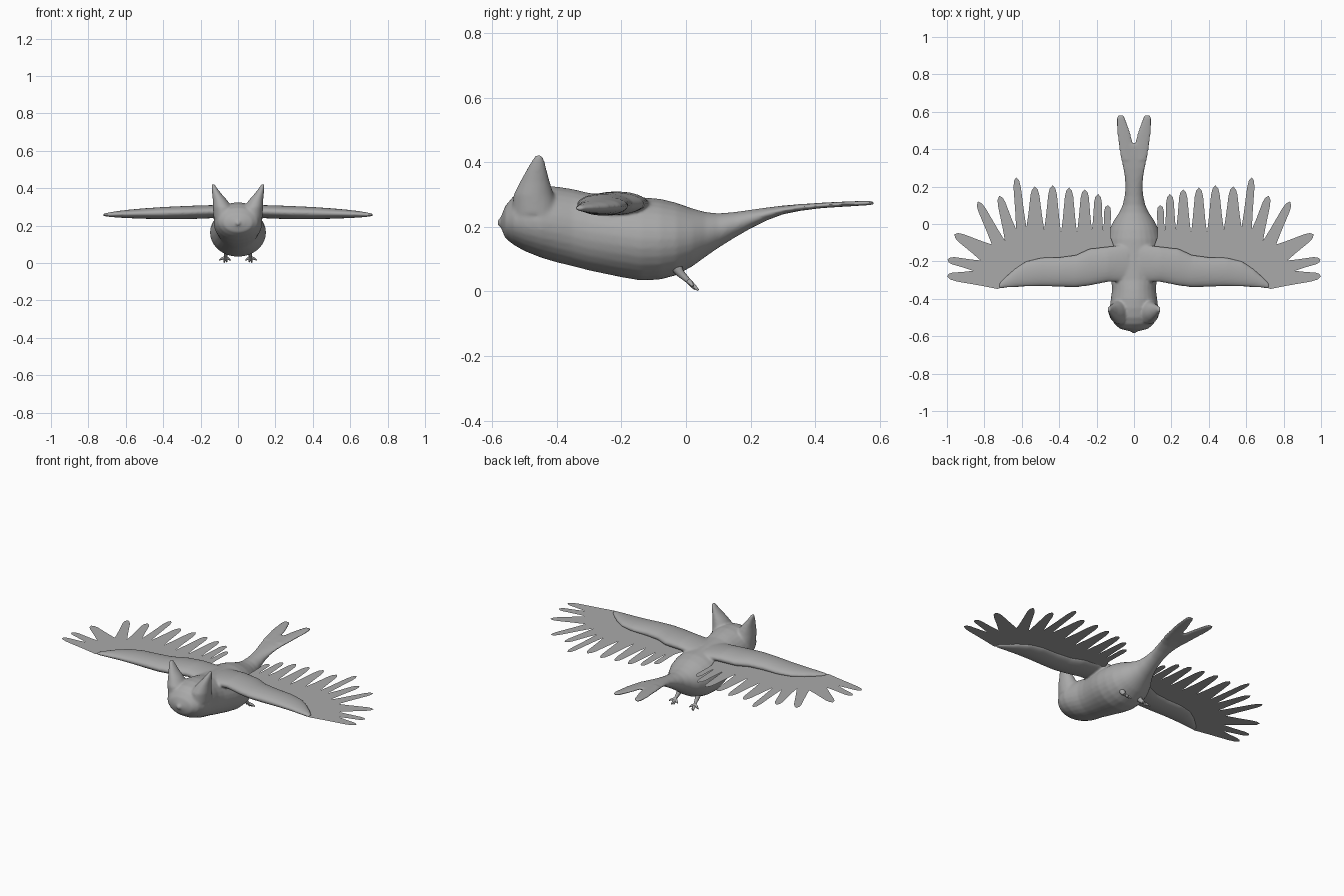
import bpy, bmesh, math
from mathutils import Vector as V

if "Cube" in bpy.data.objects:
    bpy.data.objects.remove(bpy.data.objects["Cube"])

grey = bpy.data.materials.new("plumage grey")
grey.diffuse_color = (0.4, 0.4, 0.4, 1)
grey.use_nodes = True
grey.node_tree.nodes["Principled BSDF"].inputs["Base Color"].default_value = grey.diffuse_color


def finish(name, bm):
    me = bpy.data.meshes.new(name)
    bmesh.ops.recalc_face_normals(bm, faces=bm.faces)
    bm.to_mesh(me)
    bm.free()
    me.materials.append(grey)
    ob = bpy.data.objects.new(name, me)
    bpy.context.collection.objects.link(ob)
    return ob


def loft(bm, rings, n=28):
    """Closed skin through elliptical rings given as (centre, half axis, half axis)."""
    loops = []
    for c, u, v in rings:
        pts = []
        for i in range(n):
            a = 2 * math.pi * i / n
            pts.append(bm.verts.new(V(c) + V(u) * math.cos(a) + V(v) * math.sin(a)))
        loops.append(pts)
    for a, b in zip(loops, loops[1:]):
        for i in range(n):
            j = (i + 1) % n
            bm.faces.new((a[i], a[j], b[j], b[i]))
    bm.faces.new(loops[0][::-1])
    bm.faces.new(loops[-1])


def along_y(rows):
    # x, y, bottom, top, half width
    return [((x, y, (b + t) / 2), (w, 0, 0), (0, 0, (t - b) / 2)) for x, y, b, t, w in rows]


bm = bmesh.new()

# head, trunk and tail root
loft(bm, along_y([(0, y, b, t, w) for y, b, t, w in [
    (-.572, .195, .235, .03), (-.56, .165, .265, .075), (-.535, .145, .295, .105),
    (-.50, .125, .315, .122), (-.45, .105, .325, .13), (-.40, .09, .325, .124),
    (-.35, .078, .317, .117), (-.30, .065, .305, .122), (-.2, .044, .298, .143),
    (-.14, .034, .292, .15), (-.08, .037, .287, .145), (-.03, .05, .275, .132),
    (.02, .078, .257, .107), (.06, .107, .246, .08), (.1, .135, .242, .061),
    (.15, .166, .246, .05), (.2, .195, .253, .046), (.25, .22, .26, .05),
    (.3, .239, .266, .06), (.36, .251, .271, .073), (.41, .257, .274, .079),
    (.43, .26, .274, .07)]]))

# beak
loft(bm, along_y([(0, -.55, .19, .25, .035), (0, -.57, .20, .235, .022),
                  (0, -.584, .203, .22, .008)]))

for s in (-1, 1):
    # ear tufts
    loft(bm, [((s * x, y, z), (rx, 0, 0), (0, ry, 0)) for x, y, z, rx, ry in [
        (.07, -.465, .24, .06, .075), (.082, -.472, .30, .052, .062),
        (.098, -.468, .34, .037, .046), (.113, -.464, .37, .025, .034),
        (.126, -.459, .40, .015, .022), (.134, -.456, .422, .008, .011)]])
    # forked tail feathers
    loft(bm, along_y([(s * x, y, b, t, w) for x, y, b, t, w in [
        (.036, .34, .248, .27, .033), (.043, .42, .258, .275, .04),
        (.053, .48, .262, .278, .037), (.063, .53, .265, .28, .03),
        (.07, .565, .267, .281, .024), (.071, .582, .269, .28, .015)]]))
    # fleshy wing arms
    loft(bm, [((s * x, (f + r) / 2, (b + t) / 2), (0, (r - f) / 2, 0), (0, 0, (t - b) / 2))
              for x, f, r, b, t in [
        (.03, -.31, -.11, .245, .298), (.14, -.31, -.12, .24, .31),
        (.24, -.33, -.132, .236, .307), (.31, -.338, -.165, .235, .304),
        (.4, -.336, -.177, .235, .3), (.5, -.333, -.18, .237, .293),
        (.58, -.335, -.2, .24, .286), (.64, -.338, -.24, .243, .279),
        (.69, -.342, -.285, .247, .271), (.72, -.344, -.315, .251, .265)]])

body = finish("body", bm)
rm = body.modifiers.new("blend", 'REMESH')
rm.mode = 'VOXEL'
rm.voxel_size = 0.006
rm.use_smooth_shade = True
sm = body.modifiers.new("soften", 'SMOOTH')
sm.factor = 0.5
sm.iterations = 8

# flat flight feathers: tips and the notches between them, from wing tip to trunk
tips = [(1, -.28), (.997, -.19), (.96, -.055), (.835, .12), (.72, .15), (.63, .25),
        (.53, .2), (.435, .207), (.347, .195), (.263, .185), (.192, .16), (.14, .10)]
notches = [(.73, -.347), (.86, -.25), (.82, -.195), (.76, -.11), (.69, -.09), (.63, -.03),
           (.575, -.02), (.48, -.03), (.39, -.05), (.305, -.05), (.225, -.035),
           (.165, -.04), (.125, -.07)]
FEATHER = [(.3, .004), (.55, .009), (.8, .014), (.93, .012)]  # distance along, bulge


def feather_outline():
    pts = []
    for i, tip in enumerate(tips):
        a, b, t = V(notches[i]), V(notches[i + 1]), V(tip)
        d = (t - (a + b) / 2).normalized()
        side = V((d.y, -d.x))
        pts.append(a)
        pts += [a.lerp(t, k) + side * w for k, w in FEATHER]
        pts.append(t)
        pts += [b.lerp(t, k) - side * w for k, w in reversed(FEATHER)]
    pts += [V(p) for p in (notches[-1], (.1, -.14), (.1, -.24), (.3, -.27), (.55, -.29), (.68, -.33))]
    return pts


for s, side_name in ((-1, "left"), (1, "right")):
    bm = bmesh.new()
    f = bm.faces.new([bm.verts.new((s * p.x, p.y, .258)) for p in feather_outline()])
    f.normal_update()
    if f.normal.z < 0:
        f.normal_flip()
    bmesh.ops.triangulate(bm, faces=[f], ngon_method='EAR_CLIP')
    me = bpy.data.meshes.new("feathers")
    bm.to_mesh(me)
    bm.free()
    me.materials.append(grey)
    bpy.context.collection.objects.link(bpy.data.objects.new(side_name + "_feathers", me))

    # leg and toes
    cu = bpy.data.curves.new(side_name + "_foot", 'CURVE')
    cu.dimensions = '3D'
    cu.bevel_depth = 1
    cu.bevel_resolution = 2
    cu.use_fill_caps = True
    cu.materials.append(grey)
    ankle = (.066, .008, .032, .008)
    for path in ([(.06, -.035, .085, .022), (.063, -.018, .057, .013), ankle],
                 [ankle, (.052, .018, .024, .007), (.04, .024, .015, .003)],
                 [ankle, (.07, .024, .017, .007), (.074, .038, .004, .003)],
                 [ankle, (.084, .016, .025, .007), (.1, .022, .016, .003)],
                 [ankle, (.062, .02, .016, .006), (.06, .03, .006, .003)]):
        sp = cu.splines.new('POLY')
        sp.points.add(len(path) - 1)
        for p, (x, y, z, r) in zip(sp.points, path):
            p.co = (s * x, y, z, 1)
            p.radius = r
    bpy.context.collection.objects.link(bpy.data.objects.new(side_name + "_foot", cu))
